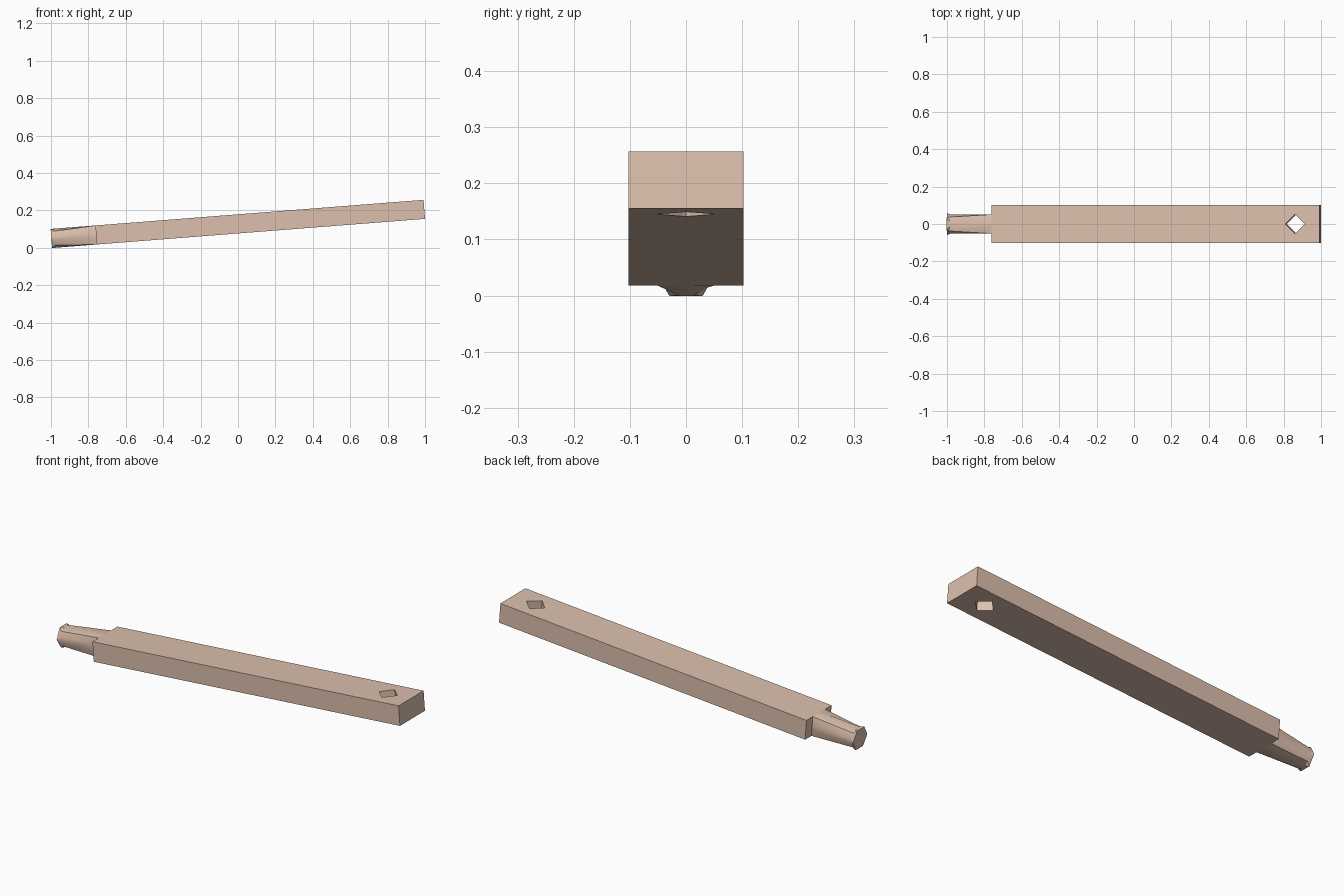
import bpy, bmesh
from math import sin, cos, radians, atan2
from mathutils import Matrix

if "Cube" in bpy.data.objects:
    bpy.data.objects.remove(bpy.data.objects["Cube"])

# Local frame: origin at lower right end, x along the bar, tilted upward
TILT = Matrix.Translation((1.0, 0, 0.155)) @ Matrix.Rotation(-atan2(0.137, 1.755), 4, 'Y')
LEN, HALF_W, THICK = 1.76, 0.1025, 0.102

wood = bpy.data.materials.new("pale_wood")
wood.diffuse_color = (0.72, 0.53, 0.42, 1)
wood.use_nodes = True
wood.node_tree.nodes["Principled BSDF"].inputs["Base Color"].default_value = wood.diffuse_color


def make_object(name, bm):
    bmesh.ops.recalc_face_normals(bm, faces=bm.faces)
    bm.transform(TILT)
    mesh = bpy.data.meshes.new(name)
    bm.to_mesh(mesh)
    bm.free()
    obj = bpy.data.objects.new(name, mesh)
    bpy.context.collection.objects.link(obj)
    mesh.materials.append(wood)
    return obj


def loft(rings):
    bm = bmesh.new()
    loops = [[bm.verts.new(p) for p in r] for r in rings]
    n = len(loops[0])
    for a, b in zip(loops, loops[1:]):
        for i in range(n):
            j = (i + 1) % n
            bm.faces.new((a[i], a[j], b[j], b[i]))
    bm.faces.new(loops[0])
    bm.faces.new(loops[-1])
    bmesh.ops.remove_doubles(bm, verts=bm.verts, dist=1e-5)
    return bm


# Main bar
y, t = HALF_W, THICK
section = [(-y, 0), (y, 0), (y, t), (-y, t)]
bar = make_object("bar", loft([[(x, a, b) for a, b in section] for x in (-LEN, 0)]))

# Diamond hole through the bar near the raised end
r = 0.052
diamond = [(r, 0), (0, r), (-r, 0), (0, -r)]
cutter = make_object("hole_cutter", loft([[(-0.131 + a, b, z) for a, b in diamond]
                                          for z in (-0.1, 0.2)]))
cutter.hide_render = True
cutter.hide_set(True)
mod = bar.modifiers.new("hole", 'BOOLEAN')
mod.operation, mod.solver, mod.object = 'DIFFERENCE', 'EXACT', cutter
bpy.context.view_layer.objects.active = bar
bpy.ops.object.modifier_apply(modifier=mod.name)
bpy.data.objects.remove(cutter)

# Grip: square at the shoulder, twelve-sided near the end, hexagonal flared cap
angles = [15 + 30 * k for k in range(12)]


def ring(x, radius, shape):
    pts = []
    for deg in angles:
        if shape == 'hex':
            deg = round(deg / 60) * 60
        c, s = cos(radians(deg)), sin(radians(deg))
        k = radius / (max(abs(c), abs(s)) if shape == 'square' else 1)
        pts.append((x, c * k, THICK / 2 + s * k))
    return pts


grip = make_object("grip", loft([ring(-LEN, 0.051, 'square'),
                                 ring(-1.984, 0.053, 'round'),
                                 ring(-2.0, 0.059, 'hex')]))
bpy.ops.object.select_all(action='DESELECT')
grip.select_set(True)
bpy.context.view_layer.objects.active = grip
bpy.ops.object.shade_smooth_by_angle(angle=radians(32))
